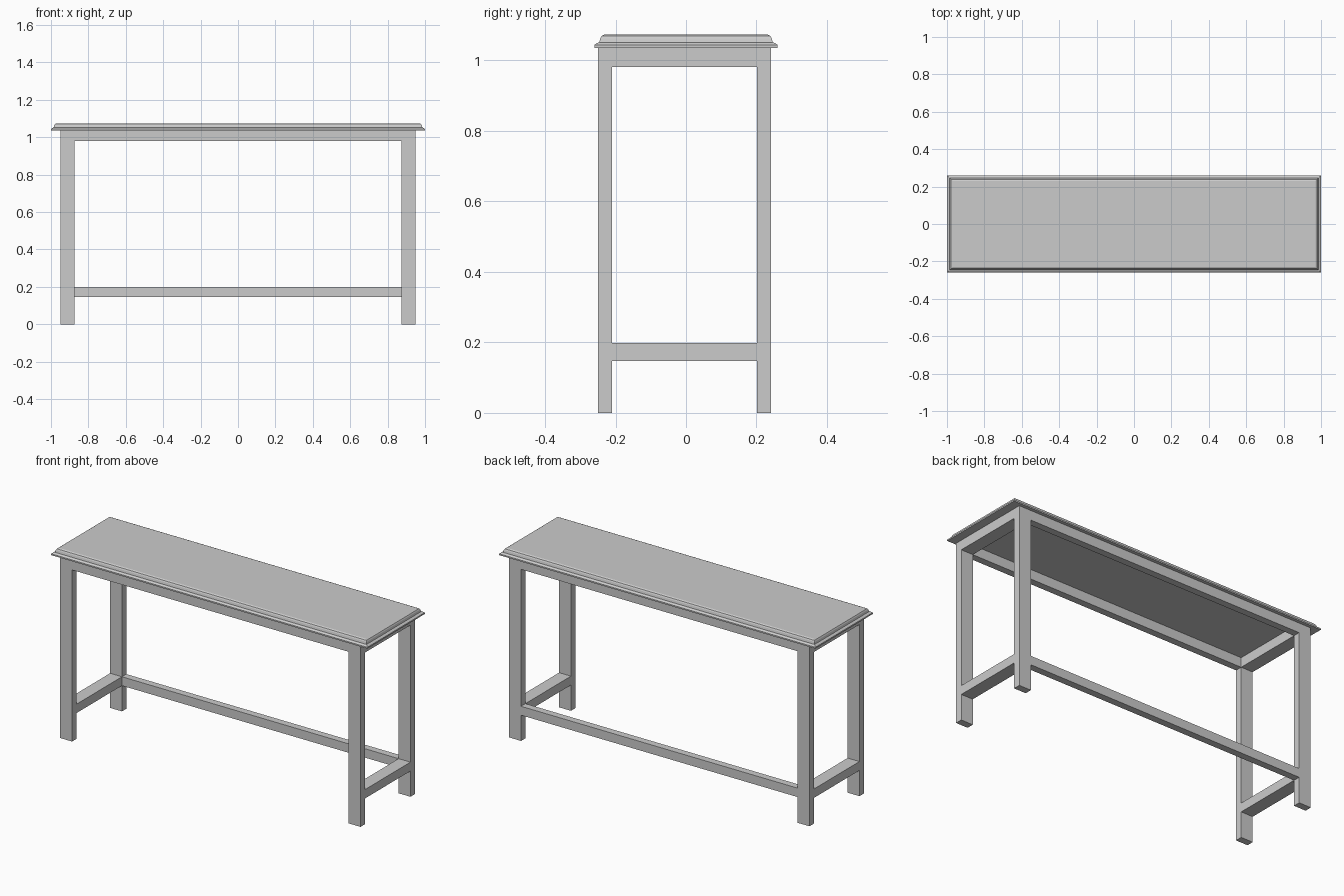
import bpy, bmesh

if "Cube" in bpy.data.objects:
    bpy.data.objects.remove(bpy.data.objects["Cube"])

LEG_X, LEG_W = 0.9125, 0.075      # leg centre and width along x
LEG_D = 0.04                      # leg and rail depth along y
FRONT_Y, BACK_Y = -0.23, 0.221    # leg centres along y
TOP_Z = 1.036                     # underside of the table top


def box(name, x0, x1, y0, y1, z0, z1):
    bm = bmesh.new()
    bmesh.ops.create_cube(bm, size=1)
    for v in bm.verts:
        v.co.x = x1 if v.co.x > 0 else x0
        v.co.y = y1 if v.co.y > 0 else y0
        v.co.z = z1 if v.co.z > 0 else z0
    return finish(name, bm)


def finish(name, bm):
    bmesh.ops.recalc_face_normals(bm, faces=bm.faces)
    mesh = bpy.data.meshes.new(name)
    bm.to_mesh(mesh)
    bm.free()
    obj = bpy.data.objects.new(name, mesh)
    bpy.context.collection.objects.link(obj)
    return obj


# Table top: moulded edge made from stacked rectangular rings (inset, height)
profile = [(0.0, TOP_Z), (0.0, 1.044), (0.008, 1.05), (0.014, 1.051),
           (0.017, 1.063), (0.021, 1.07), (0.03, 1.074)]
bm = bmesh.new()
rings = []
for inset, z in profile:
    hx, hy = 1.0 - inset, 0.26 - inset
    rings.append([bm.verts.new((sx * hx, sy * hy, z))
                  for sx, sy in ((-1, -1), (1, -1), (1, 1), (-1, 1))])
for a, b in zip(rings, rings[1:]):
    for i in range(4):
        j = (i + 1) % 4
        bm.faces.new((a[i], a[j], b[j], b[i]))
bm.faces.new(rings[0][::-1])
bm.faces.new(rings[-1])
finish("table_top", bm)

inner_x = LEG_X - LEG_W / 2
half_d = LEG_D / 2

# Legs and side rails, mirrored left and right
for side, s in (("left", -1), ("right", 1)):
    x0, x1 = s * LEG_X - LEG_W / 2, s * LEG_X + LEG_W / 2
    for end, y in (("front", FRONT_Y), ("back", BACK_Y)):
        box(f"{end}_{side}_leg", x0, x1, y - half_d, y + half_d, 0, TOP_Z)
    y0, y1 = FRONT_Y + half_d, BACK_Y - half_d
    box(f"{side}_apron", x0, x1, y0, y1, 0.981, TOP_Z)
    box(f"{side}_stretcher", x0, x1, y0, y1, 0.147, 0.198)

# Long aprons under the top
for end, y in (("front", FRONT_Y), ("back", BACK_Y)):
    box(f"{end}_apron", -inner_x, inner_x, y - half_d, y + half_d, 0.981, TOP_Z)

# Long stretcher between the back legs only
box("back_stretcher", -inner_x, inner_x, BACK_Y - half_d, BACK_Y + half_d, 0.147, 0.198)
